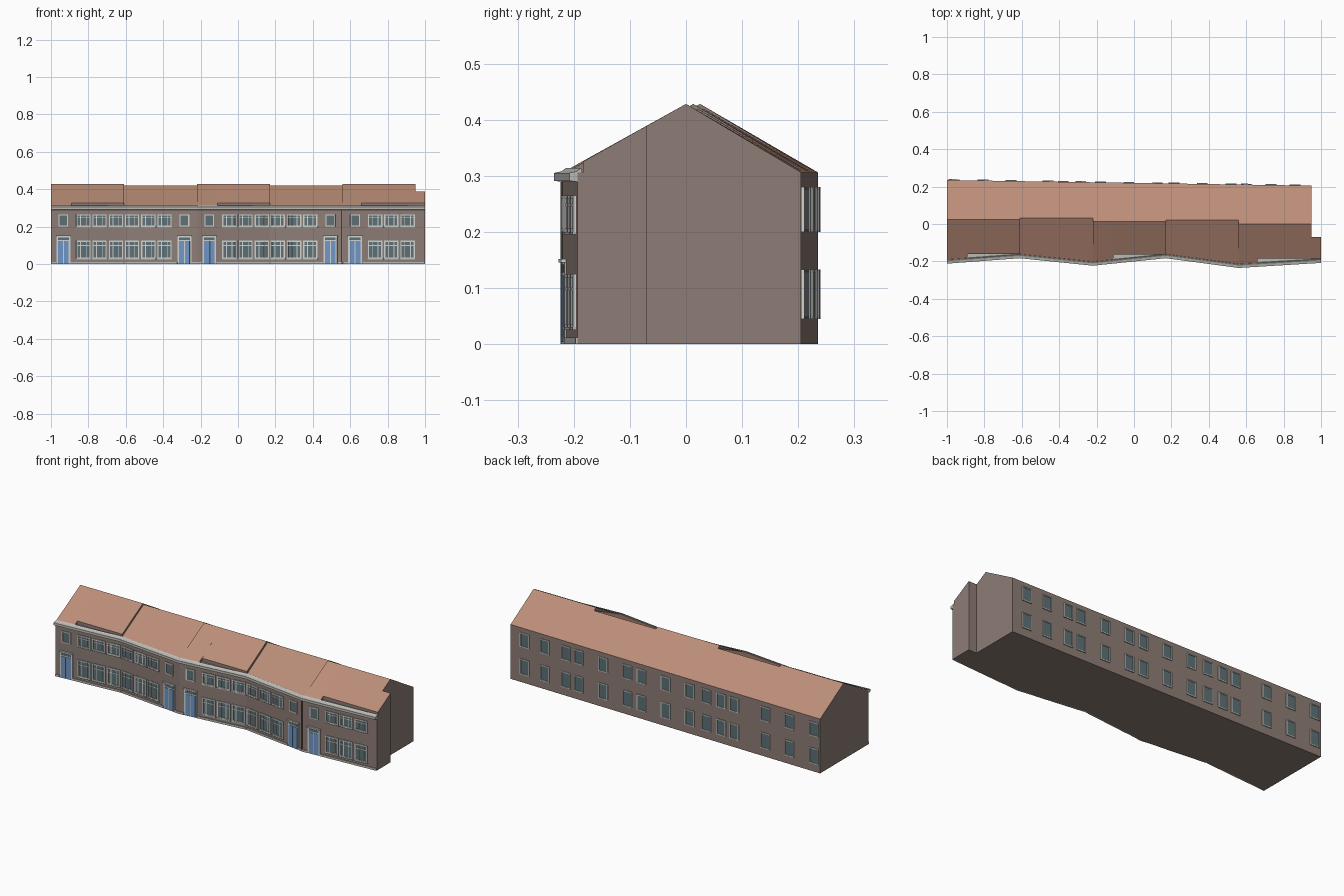
import bpy, bmesh, math
from mathutils import Matrix, Vector

if "Cube" in bpy.data.objects:
    bpy.data.objects.remove(bpy.data.objects["Cube"])


def material(name, rgb, rough=0.8):
    m = bpy.data.materials.new(name)
    m.use_nodes = True
    m.diffuse_color = (*rgb, 1)
    bsdf = m.node_tree.nodes["Principled BSDF"]
    bsdf.inputs["Base Color"].default_value = (*rgb, 1)
    bsdf.inputs["Roughness"].default_value = rough
    return m


BRICK = material("brick", (0.27, 0.205, 0.18))
TILE = material("roof tile", (0.50, 0.27, 0.19))
TRIM = material("pale trim", (0.50, 0.49, 0.46))
FRAME = material("white frame", (0.64, 0.66, 0.63))
GLASS = material("grey glass", (0.11, 0.165, 0.18))
BLUE = material("blue door", (0.16, 0.31, 0.58))
DARK = material("dark joint", (0.05, 0.045, 0.04))

# Front wall plan: a gently folded line; the back wall is straight
BENDS = [(-1, -0.197), (-0.61, -0.168), (-0.22, -0.208),
         (0.17, -0.168), (0.56, -0.22), (1, -0.193)]


def front(x):
    for (xa, ya), (xb, yb) in zip(BENDS, BENDS[1:]):
        if x <= xb:
            return ya + (yb - ya) * (x - xa) / (xb - xa)
    return BENDS[-1][1]


def back(x):
    return 0.235 - 0.0154 * (x + 1)


def finish(name, bm, mats):
    bmesh.ops.recalc_face_normals(bm, faces=bm.faces)
    me = bpy.data.meshes.new(name)
    bm.to_mesh(me)
    bm.free()
    for m in mats:
        me.materials.append(m)
    ob = bpy.data.objects.new(name, me)
    bpy.context.collection.objects.link(ob)
    return ob


def loft(name, sections, mats, rule=None):
    """Skin matching (x, [(y, z), ...]) sections and cap both ends."""
    bm = bmesh.new()
    rings = [[bm.verts.new((x, y, z)) for y, z in pts] for x, pts in sections]
    n = len(rings[0])
    for a, b in zip(rings, rings[1:]):
        for i in range(n):
            j = (i + 1) % n
            bm.faces.new((a[i], a[j], b[j], b[i]))
    bm.faces.new(rings[0])
    bm.faces.new(rings[-1])
    bmesh.ops.recalc_face_normals(bm, faces=bm.faces)
    if rule:
        for f in bm.faces:
            f.material_index = rule(f)
    return finish(name, bm, mats)


def roof_rule(f):
    if f.normal.z > 0.95:
        return 2
    return 1 if f.normal.z > 0.3 else 0


# House shells: name, x range, ridge y, ridge z, raised roof edge y
EAVE = 0.306
SHELLS = [
    ("house_1_entry", -1, -0.89, 0.025, 0.428, None),
    ("house_1_main", -0.89, -0.61, 0.025, 0.428, -0.16),
    ("house_2", -0.61, -0.22, 0.032, 0.419, None),
    ("house_3_entry", -0.22, -0.11, 0.013, 0.428, None),
    ("house_3_main", -0.11, 0.17, 0.013, 0.428, -0.163),
    ("house_4", 0.17, 0.56, 0.022, 0.419, None),
    ("house_5_entry", 0.56, 0.66, 0.0, 0.428, None),
    ("house_5_main", 0.66, 0.95, 0.0, 0.428, -0.184),
]
for name, x0, x1, ry, rz, edge in SHELLS:
    secs = []
    for x in (x0, x1):
        f, b = front(x), back(x)
        lip = [(edge, EAVE), (edge, 0.325)] if edge else []
        secs.append((x, [(f, 0), (f, EAVE)] + lip + [(ry, rz), (b, EAVE), (b, 0)]))
    loft(name, secs, [BRICK, TILE, TRIM], roof_rule)

# Shallow extension at the end of the row
secs = [(x, [(front(x), 0), (front(x), EAVE), (-0.184, EAVE), (-0.184, 0.325),
             (-0.07, 0.389), (-0.07, 0)]) for x in (0.95, 1)]
loft("end_extension", secs, [BRICK, TILE, TRIM], roof_rule)

# Cornice swept along the folded front
CORNICE = [(0, 0.289), (-0.015, 0.291), (-0.015, 0.305), (-0.002, 0.308),
           (0.006, 0.314), (0.008, 0.305)]
loft("cornice", [(x, [(y + dy, z) for dy, z in CORNICE]) for x, y in BENDS], [TRIM])


class Panels:
    """Collects flat boxes fixed to the front or back wall."""

    def __init__(self, rear=False):
        self.rear, self.parts = rear, {}

    def add(self, part, mat, x, z0, z1, w, depth, base=None):
        wall = back if self.rear else front
        bm = self.parts.setdefault(part, (bmesh.new(), mat))[0]
        base = x if base is None else base
        slope = (wall(base + 0.01) - wall(base - 0.01)) / 0.02
        y = wall(base) + slope * (x - base)
        mtx = (Matrix.Translation(Vector((x, y, (z0 + z1) / 2)))
               @ Matrix.Rotation(math.atan(slope), 4, "Z")
               @ Matrix.Diagonal((w, depth * 2, z1 - z0, 1)))
        bmesh.ops.create_cube(bm, size=1, matrix=mtx)

    def window(self, part, x, z0, z1, w, bars=(), transom=0.0, bar=0.006):
        self.add(part + "_glass", GLASS, x, z0, z1, w, 0.002)
        trim = part + "_frames"
        for s in (-1, 1):
            self.add(trim, FRAME, x + s * (w - bar) / 2, z0, z1, bar, 0.005, x)
        for z in (z0, z1 - bar):
            self.add(trim, FRAME, x, z, z + bar, w, 0.005)
        for t in bars:
            self.add(trim, FRAME, x + t * w, z0, z1, bar * 0.7, 0.004, x)
        if transom:
            z = z0 + (z1 - z0) * transom
            self.add(trim, FRAME, x, z, z + bar * 0.7, w, 0.004)

    def done(self):
        for part, (bm, mat) in self.parts.items():
            finish(part, bm, [mat])


# Front of each house: door and small window, then three wide windows
facade = Panels()
for start, side in ((-1, 1), (-0.22, -1), (-0.22, 1), (0.56, -1), (0.56, 1)):
    def at(d):
        return start + side * d

    door = at(0.066)
    facade.add("door_frames", FRAME, door, 0, 0.148, 0.074, 0.003)
    for s in (-1, 1):
        facade.add("door_leaves", BLUE, door + s * 0.0155, 0.004, 0.122, 0.026, 0.005, door)
    facade.add("door_fanlights", GLASS, door, 0.128, 0.142, 0.058, 0.005)
    facade.add("door_hoods", FRAME, door, 0.145, 0.152, 0.08, 0.009)
    facade.window("small_window", door, 0.2, 0.265, 0.052)

    for d in (0.173, 0.259, 0.347):
        for z0, z1 in ((0.03, 0.125), (0.2, 0.265)):
            facade.window("wide_window", at(d), z0, z1, 0.076, (-0.2, 0.2), 0.7)
            facade.add("window_sills", TRIM, at(d), z0 - 0.005, z0, 0.08, 0.006)

    # Plinth stops at the door
    facade.add("plinth", TRIM, at(0.014), 0, 0.012, 0.028, 0.004)
    far = 0.438 if start == 0.56 and side == 1 else 0.388
    facade.add("plinth", TRIM, at((0.104 + far) / 2), 0, 0.012, far - 0.104, 0.004)

# Joint between the last two houses
facade.add("wall_joint", DARK, 0.553, 0, 0.289, 0.005, 0.004)
facade.done()

# Rear windows on two floors
rear = Panels(rear=True)
for x in (0.86, 0.733, 0.6, 0.518, 0.365, 0.213, 0.124, -0.028, -0.18,
          -0.285, -0.378, -0.46, -0.657, -0.808, -0.962):
    for z0, z1 in ((0.045, 0.133), (0.2, 0.28)):
        rear.window("rear_window", x, z0, z1, 0.058, bar=0.005)
rear.done()
